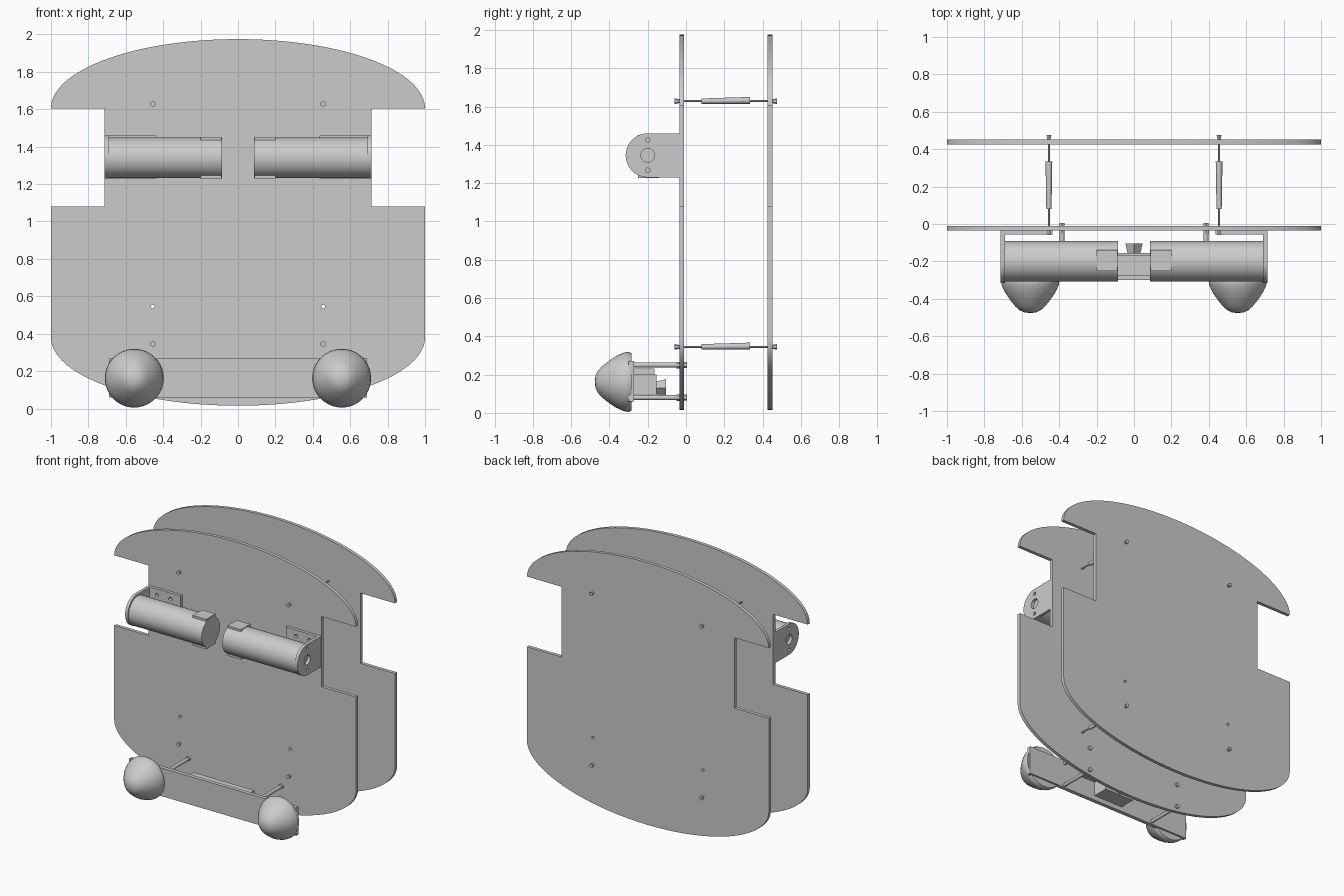
import bpy, bmesh, math
from mathutils import Matrix, Vector

cube = bpy.data.objects.get("Cube")
if cube:
    bpy.data.objects.remove(cube, do_unlink=True)

GREY = (0.6, 0.6, 0.6, 1)
grey = bpy.data.materials.new("plain grey")
grey.use_nodes = True
grey.diffuse_color = GREY
grey.node_tree.nodes["Principled BSDF"].inputs["Base Color"].default_value = GREY

FACING_Y = Matrix.Rotation(math.pi / 2, 4, 'X')                     # (u, v) -> (x, z)
FACING_X = Matrix(((0, 0, 1, 0), (1, 0, 0, 0), (0, 1, 0, 0), (0, 0, 0, 1)))  # (u, v) -> (y, z)


def add(name, bm, smooth=False):
    bmesh.ops.recalc_face_normals(bm, faces=bm.faces)
    mesh = bpy.data.meshes.new(name)
    bm.to_mesh(mesh)
    bm.free()
    mesh.materials.clear()
    mesh.materials.append(grey)
    obj = bpy.data.objects.new(name, mesh)
    bpy.context.collection.objects.link(obj)
    if smooth:
        bpy.ops.object.select_all(action='DESELECT')
        obj.select_set(True)
        bpy.context.view_layer.objects.active = obj
        bpy.ops.object.shade_smooth_by_angle(angle=math.radians(40))
    return obj


def box(name, x, y, z):
    bm = bmesh.new()
    bmesh.ops.create_cube(bm, size=1)
    for v in bm.verts:
        v.co = Vector([lo + (c + 0.5) * (hi - lo) for c, (lo, hi) in zip(v.co, (x, y, z))])
    return add(name, bm)


def rod(name, start, end, r1, r2=None, sides=16):
    a, b = Vector(start), Vector(end)
    turn = (b - a).to_track_quat('Z', 'Y').to_matrix().to_4x4()
    bm = bmesh.new()
    bmesh.ops.create_cone(bm, cap_ends=True, segments=sides, radius1=r1,
                          radius2=r1 if r2 is None else r2, depth=(b - a).length,
                          matrix=Matrix.Translation((a + b) / 2) @ turn)
    return add(name, bm, sides > 8)


def arc(cx, cy, rx, ry, start, end, steps=32):
    angles = [math.radians(start + (end - start) * i / steps) for i in range(steps + 1)]
    return [(cx + rx * math.cos(t), cy + ry * math.sin(t)) for t in angles]


def hole(cx, cy, r):
    return arc(cx, cy, r, r, 0, 345, 23)


def sheet(name, loops, thickness, matrix):
    """Extrude a filled outline; every loop after the first is a hole."""
    curve = bpy.data.curves.new(name, 'CURVE')
    curve.dimensions, curve.fill_mode = '2D', 'BOTH'
    curve.extrude = thickness / 2
    for loop in loops:
        spline = curve.splines.new('POLY')
        spline.points.add(len(loop) - 1)
        for point, (u, v) in zip(spline.points, loop):
            point.co = (u, v, 0, 1)
        spline.use_cyclic_u = True
    helper = bpy.data.objects.new(name + " outline", curve)
    bpy.context.collection.objects.link(helper)
    graph = bpy.context.evaluated_depsgraph_get()
    mesh = bpy.data.meshes.new_from_object(helper.evaluated_get(graph))
    bpy.data.objects.remove(helper, do_unlink=True)
    bm = bmesh.new()
    bm.from_mesh(mesh)
    bpy.data.meshes.remove(mesh)
    bmesh.ops.remove_doubles(bm, verts=bm.verts, dist=0.0001)
    bm.transform(matrix)
    return add(name, bm, True)


# Two deck plates with wheel notches
outline = (arc(0, 1.605, 1, 0.37, 0, 180, 64) + [(-0.715, 1.605), (-0.715, 1.08), (-1, 1.08)]
           + arc(0, 0.38, 1, 0.365, 180, 360, 64) + [(1, 1.08), (0.715, 1.08), (0.715, 1.605)])
deck_holes = [hole(s * 0.455, 0.545, 0.01) for s in (-1, 1)]
for name, y in (("front_deck", -0.022), ("back_deck", 0.438)):
    sheet(name, [outline] + deck_holes, 0.025, Matrix.Translation((0, y, 0)) @ FACING_Y)

# Sensor board with its rear components
box("sensor_board", (-0.69, 0.69), (-0.30, -0.272), (0.06, 0.27))
box("board_header", (-0.25, 0.25), (-0.272, -0.165), (0.2, 0.232))
box("board_chip", (-0.12, 0.12), (-0.272, -0.155), (0.095, 0.2))
rod("board_plug", (0, -0.155, 0.13), (0, -0.105, 0.13), 0.034, 0.046, 4)

# Bumper dome profile: radius and y
DOME = [(0.15, -0.285), (0.157, -0.3), (0.153, -0.325), (0.135, -0.365), (0.108, -0.405),
        (0.08, -0.44), (0.055, -0.462), (0.03, -0.473), (0, -0.476)]

for s, side in ((1, "left"), (-1, "right")):
    # Gear motor with flat end tabs
    rod(side + "_motor", (s * 0.085, -0.2, 1.34), (s * 0.69, -0.2, 1.34), 0.108, sides=48)
    box(side + "_motor_tab", sorted((s * 0.088, s * 0.2)), (-0.25, -0.14), (1.228, 1.452))

    # Angle bracket: rounded side wall and flange on the deck
    wall = [(-0.035, 1.23)] + [(-0.035, 1.46)] + arc(-0.2, 1.345, 0.115, 0.115, 90, 270)
    wall_holes = [hole(-0.2, 1.345, 0.036)] + [hole(-0.2, 1.345 + d, 0.012) for d in (-0.078, 0.078)]
    sheet(side + "_bracket_wall", [wall] + wall_holes, 0.022,
          Matrix.Translation((s * 0.702, 0, 0)) @ FACING_X)
    flange = [(s * 0.435, 1.23), (s * 0.7, 1.23), (s * 0.7, 1.46), (s * 0.435, 1.46)]
    flange_holes = [hole(s * x, z, 0.014) for x in (0.52, 0.63) for z in (1.275, 1.415)]
    sheet(side + "_bracket_flange", [flange] + flange_holes, 0.022,
          Matrix.Translation((0, -0.046, 0)) @ FACING_Y)

    # Bumper dome
    bm = bmesh.new()
    verts = [bm.verts.new((s * 0.555 + r, y, 0.162)) for r, y in [(0, -0.285)] + DOME]
    edges = [bm.edges.new(pair) for pair in zip(verts, verts[1:])]
    bmesh.ops.spin(bm, geom=verts + edges, cent=(s * 0.555, 0, 0.162), axis=(0, 1, 0),
                   angle=2 * math.pi, steps=40)
    bmesh.ops.remove_doubles(bm, verts=bm.verts, dist=0.0005)
    add(side + "_bumper_dome", bm, True)

    # Board standoffs with nuts behind the deck
    for level, z in (("upper", 0.25), ("lower", 0.08)):
        name = f"{side}_{level}_standoff"
        rod(name, (s * 0.385, -0.272, z), (s * 0.385, -0.034, z), 0.013, sides=12)
        rod(name + "_nut", (s * 0.385, -0.02, z), (s * 0.385, 0.005, z), 0.016, sides=6)
        rod(name + "_screw", (s * 0.385, -0.05, z), (s * 0.385, -0.034, z), 0.017, sides=6)

    # Tie rods with sleeves between the decks
    for level, z in (("upper", 1.628), ("lower", 0.345)):
        name = f"{side}_{level}_tie"
        x = s * 0.455
        rod(name + "_rod", (x, -0.05, z), (x, 0.46, z), 0.005, sides=8)
        rod(name + "_sleeve", (x, 0.08, z), (x, 0.335, z + 0.004), 0.014, 0.018, sides=12)
        rod(name + "_front_head", (x, -0.06, z), (x, -0.034, z), 0.015, 0.01, sides=6)
        rod(name + "_back_head", (x, 0.45, z), (x, 0.476, z), 0.01, 0.015, sides=6)
